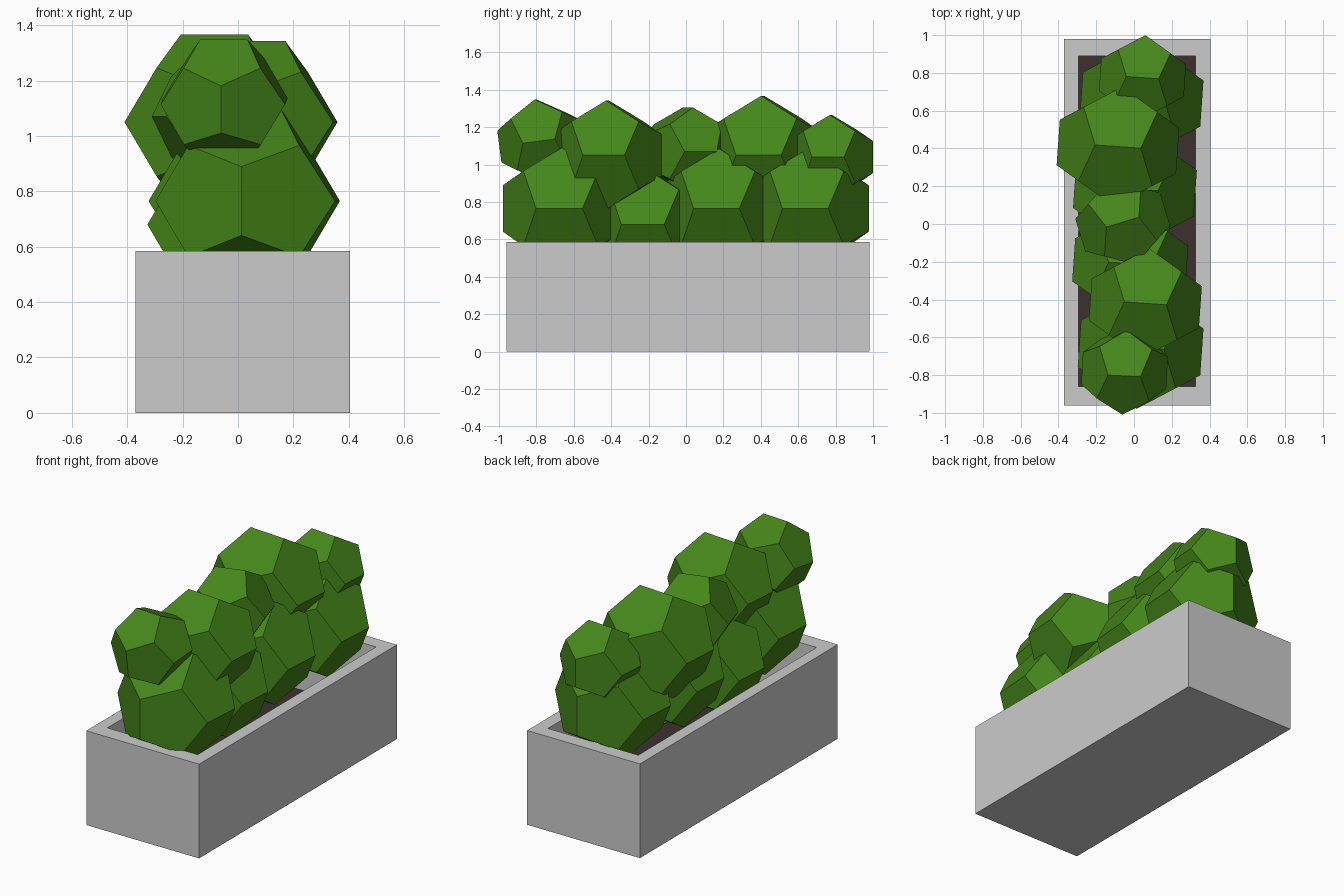
import bpy, bmesh
from math import sqrt, radians
from itertools import product
from mathutils import Vector, Euler

if "Cube" in bpy.data.objects:
    bpy.data.objects.remove(bpy.data.objects["Cube"])

PHI = (1 + sqrt(5)) / 2


def material(name, rgb):
    m = bpy.data.materials.new(name)
    m.diffuse_color = (*rgb, 1)
    m.use_nodes = True
    m.node_tree.nodes["Principled BSDF"].inputs["Base Color"].default_value = m.diffuse_color
    return m


def finish(bm, name, mat=None):
    me = bpy.data.meshes.new(name)
    bm.to_mesh(me)
    bm.free()
    ob = bpy.data.objects.new(name, me)
    bpy.context.collection.objects.link(ob)
    if mat:
        me.materials.append(mat)
    return ob


def box(bm, lo, hi):
    lo, hi = Vector(lo), Vector(hi)
    g = bmesh.ops.create_cube(bm, size=1)
    for v in g["verts"]:
        v.co = (lo + hi) / 2 + Vector(a * b for a, b in zip(v.co, hi - lo))
    return g["verts"]


def bush(name, centre, h, rot, mat):
    """Dodecahedron of half-height h with an edge on top running along x."""
    pts = [Vector(p) for p in product((-1, 1), repeat=3)]
    for a, b in product((-1, 1), repeat=2):
        p = (a * PHI, b / PHI, 0)
        pts += [Vector(p[i:] + p[:i]) for i in range(3)]
    bm = bmesh.new()
    e = Euler([radians(r) for r in rot])
    for p in pts:
        p = p * (h / PHI)
        p.rotate(e)
        bm.verts.new(p + Vector(centre))
    bmesh.ops.convex_hull(bm, input=bm.verts[:])
    bmesh.ops.dissolve_limit(bm, angle_limit=0.05, verts=bm.verts[:], edges=bm.edges[:])
    bmesh.ops.recalc_face_normals(bm, faces=bm.faces[:])
    return finish(bm, name, mat)


green = material("leaf_green", (0.06, 0.24, 0.01))
brown = material("soil_brown", (0.045, 0.03, 0.028))

# planter trough: box with its top inset and pushed down
SOIL = 0.18
bm = bmesh.new()
box(bm, (-0.37, -0.96, 0), (0.405, 0.98, 0.585))
top = max(bm.faces, key=lambda f: f.calc_center_median().z)
bmesh.ops.inset_region(bm, faces=[top], thickness=0.085)
well = bmesh.ops.extrude_discrete_faces(bm, faces=[top])["faces"][0]
rim = Vector((-0.295, -0.86)), Vector((0.325, 0.89))
for f, z in ((well, SOIL - 0.02),):
    inner = {v for v in f.verts} | {e.other_vert(v) for v in f.verts for e in v.link_edges
                                    if abs(e.other_vert(v).co.xy.x - v.co.x) < 1e-5
                                    and abs(e.other_vert(v).co.y - v.co.y) < 1e-5}
    for v in inner:
        v.co.x = rim[v.co.x > 0].x
        v.co.y = rim[v.co.y > 0].y
    for v in f.verts:
        v.co.z = z
finish(bm, "planter")

# soil bed
bm = bmesh.new()
box(bm, (-0.295, -0.86, SOIL - 0.02), (0.325, 0.89, SOIL))
finish(bm, "soil", brown)

# foliage clumps: centre, half-height, rotation in degrees
clumps = [
    ((0.035, -0.655, 0.765), 0.325, (0, 0, -4)),
    ((-0.02, -0.21, 0.68), 0.30, (0, 0, -4)),
    ((0.005, 0.185, 0.765), 0.32, (0, 0, -4)),
    ((0.04, 0.66, 0.765), 0.32, (0, 0, -4)),
    ((-0.05, -0.775, 1.125), 0.225, (7.5, 0, -3)),
    ((0.06, -0.42, 1.05), 0.292, (0, 0, -4)),
    ((-0.06, 0.01, 1.07), 0.235, (0, 0, 17)),
    ((-0.085, 0.41, 1.05), 0.317, (0, 0, -4)),
    ((0.045, 0.775, 1.04), 0.225, (0, 0, -4)),
]
for i, (c, h, r) in enumerate(clumps, 1):
    bush(f"foliage_clump_{i}", c, h, r, green)
